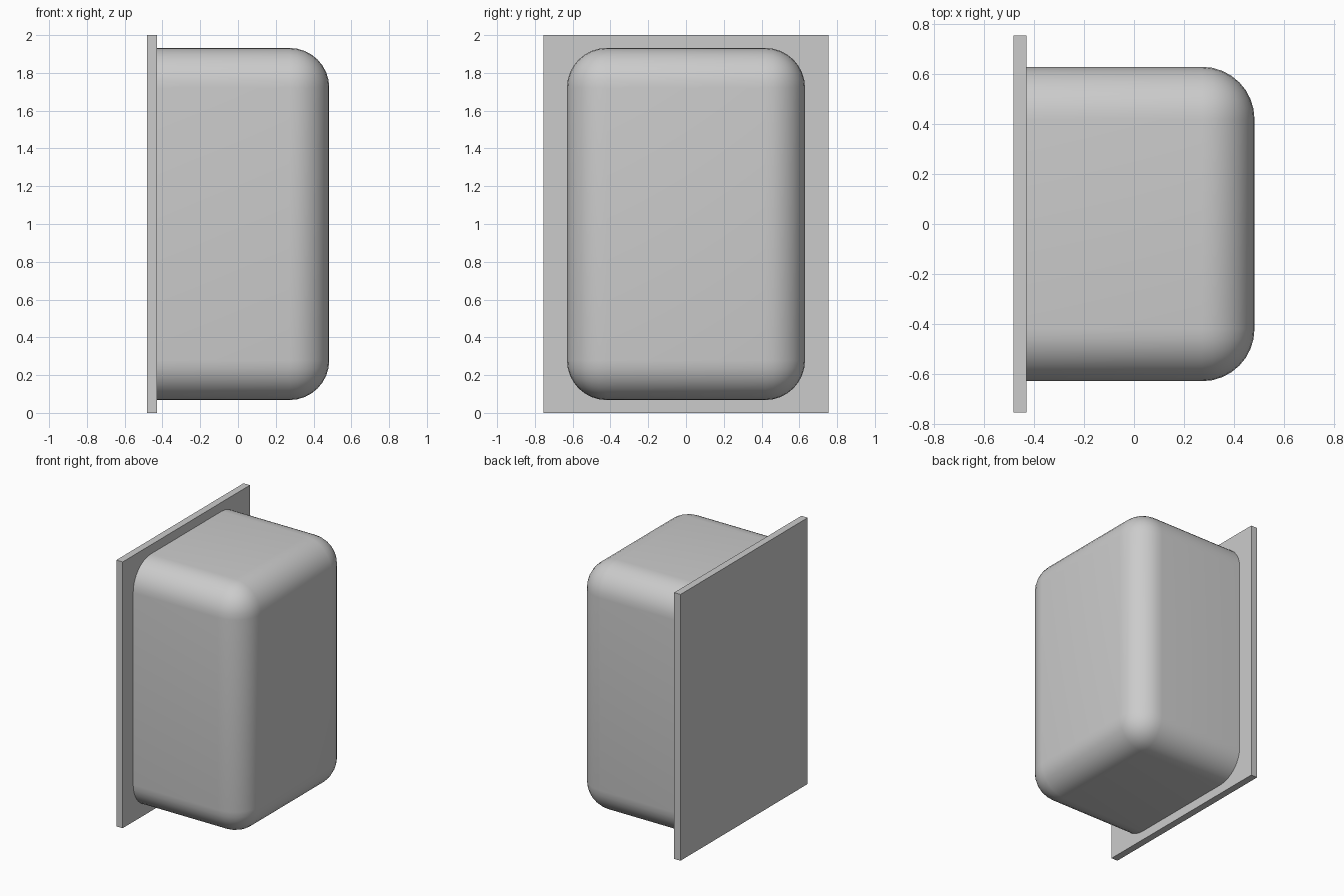
import bpy
import bmesh
from math import radians

cube = bpy.data.objects.get("Cube")
if cube:
    bpy.data.objects.remove(cube, do_unlink=True)

# Single grey finish
grey = bpy.data.materials.new("light grey")
grey.use_nodes = True
colour = (0.6, 0.6, 0.6, 1)
grey.diffuse_color = colour
grey.node_tree.nodes["Principled BSDF"].inputs["Base Color"].default_value = colour


def box(name, low, high):
    """Axis-aligned box between two corners."""
    bm = bmesh.new()
    bmesh.ops.create_cube(bm, size=1)
    for v in bm.verts:
        v.co = [h if c > 0 else l for c, l, h in zip(v.co, low, high)]
    mesh = bpy.data.meshes.new(name)
    bm.to_mesh(mesh)
    bm.free()
    mesh.materials.append(grey)
    obj = bpy.data.objects.new(name, mesh)
    bpy.context.collection.objects.link(obj)
    return obj


# Flat mounting plate
PLATE_FRONT = -0.43
box("mounting_plate", (-0.483, -0.755, 0), (PLATE_FRONT, 0.755, 2))

# Housing, rounded everywhere except where it meets the plate
housing = box("housing", (PLATE_FRONT, -0.63, 0.068), (0.483, 0.63, 1.932))
bm = bmesh.new()
bm.from_mesh(housing.data)
rounded = [e for e in bm.edges if any(v.co.x > 0 for v in e.verts)]
bmesh.ops.bevel(bm, geom=rounded, offset=0.21, offset_type='OFFSET',
                segments=8, profile=0.5, affect='EDGES')
bm.to_mesh(housing.data)
bm.free()

bpy.ops.object.select_all(action='DESELECT')
housing.select_set(True)
bpy.context.view_layer.objects.active = housing
bpy.ops.object.shade_smooth_by_angle(angle=radians(30))
